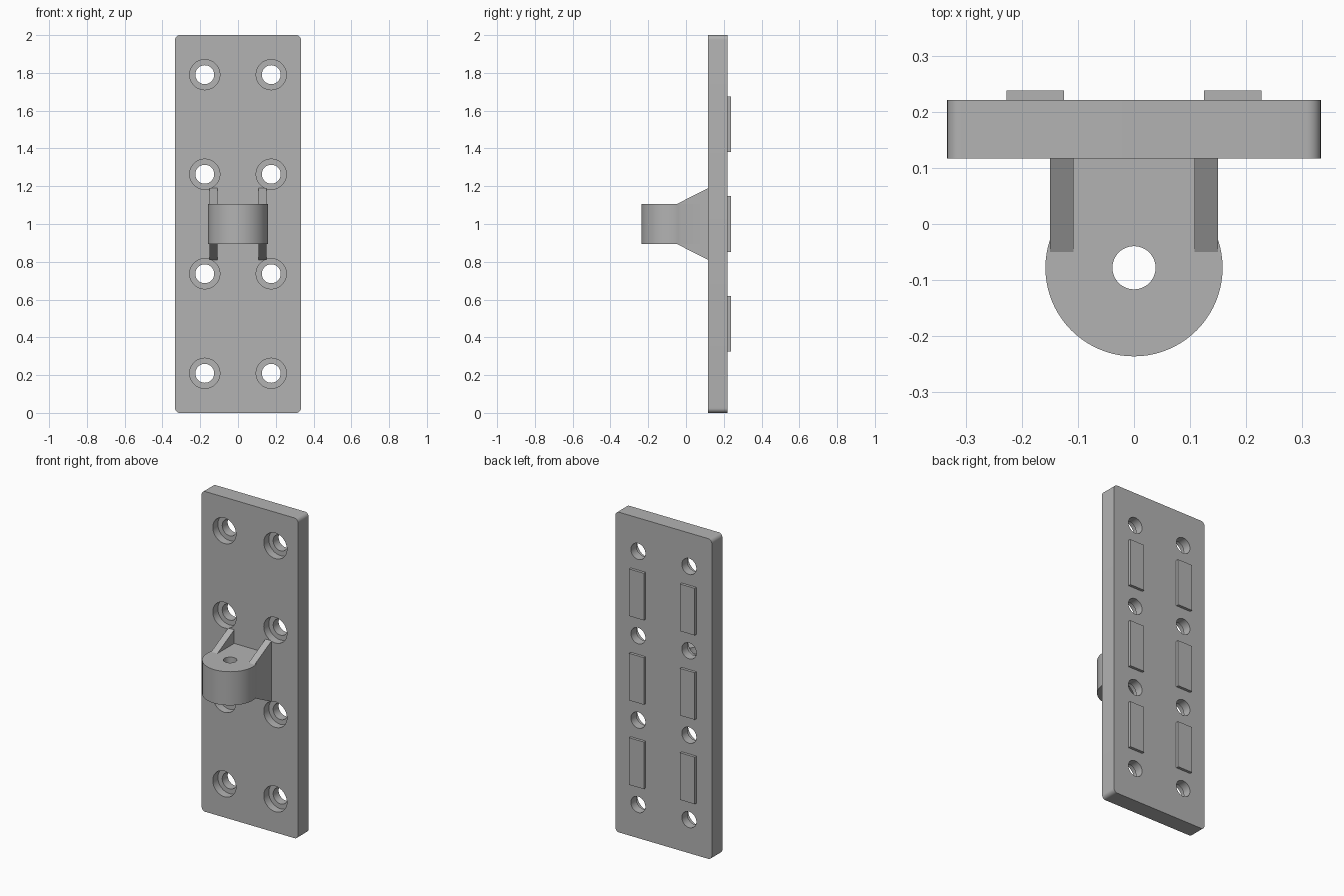
import bpy, bmesh
from math import sin, cos, pi, radians, asin, sqrt
from mathutils import Vector

cube = bpy.data.objects.get("Cube")
if cube:
    bpy.data.objects.remove(cube, do_unlink=True)

grey = bpy.data.materials.new("plain grey")
grey.use_nodes = True
grey.diffuse_color = (0.45, 0.45, 0.45, 1)
grey.node_tree.nodes["Principled BSDF"].inputs["Base Color"].default_value = grey.diffuse_color


def add_prism(bm, points, axis, lo, hi):
    """Extrude a 2D outline along the given axis from lo to hi."""
    def place(p, h):
        co = list(p)
        co.insert("xyz".index(axis), h)
        return co
    base = bm.faces.new([bm.verts.new(place(p, lo)) for p in points])
    top = bmesh.ops.extrude_face_region(bm, geom=[base])["geom"]
    shift = Vector(place((0, 0), hi - lo))
    bmesh.ops.translate(bm, vec=shift, verts=[g for g in top if isinstance(g, bmesh.types.BMVert)])


def add_lathe(bm, profile, x, z, sides=48):
    """Turn (radius, y) profile rings around a front-to-back axis."""
    rings = [[bm.verts.new((x + r * cos(2 * pi * i / sides), y, z + r * sin(2 * pi * i / sides)))
              for i in range(sides)] for r, y in profile]
    for a, b in zip(rings, rings[1:]):
        for i in range(sides):
            j = (i + 1) % sides
            bm.faces.new((a[i], a[j], b[j], b[i]))
    bm.faces.new(rings[0])
    bm.faces.new(rings[-1])


def finish(bm, name):
    bmesh.ops.recalc_face_normals(bm, faces=bm.faces)
    mesh = bpy.data.meshes.new(name)
    bm.to_mesh(mesh)
    bm.free()
    mesh.materials.append(grey)
    obj = bpy.data.objects.new(name, mesh)
    bpy.context.collection.objects.link(obj)
    return obj


def prism(name, points, axis, lo, hi):
    bm = bmesh.new()
    add_prism(bm, points, axis, lo, hi)
    return finish(bm, name)


def select(obj):
    bpy.ops.object.select_all(action='DESELECT')
    obj.select_set(True)
    bpy.context.view_layer.objects.active = obj


def cut(obj, cutter):
    select(obj)
    mod = obj.modifiers.new("holes", 'BOOLEAN')
    mod.operation, mod.solver, mod.object = 'DIFFERENCE', 'EXACT', cutter
    bpy.ops.object.modifier_apply(modifier=mod.name)
    bpy.data.objects.remove(cutter, do_unlink=True)
    bpy.ops.object.shade_smooth_by_angle(angle=radians(30))


def arc(cx, cy, r, start, end, n):
    return [(cx + r * cos(start + (end - start) * i / n),
             cy + r * sin(start + (end - start) * i / n)) for i in range(n + 1)]


FRONT, BACK = 0.117, 0.221
HALF_W, CORNER = 0.333, 0.025
COLUMN, PITCH = 0.176, 0.527

# Back plate with rounded corners
outline = []
for k, (sx, sz) in enumerate([(1, 1), (-1, 1), (-1, -1), (1, -1)]):
    outline += arc(sx * (HALF_W - CORNER), 1 + sz * (1 - CORNER), CORNER,
                   k * pi / 2, (k + 1) * pi / 2, 8)
plate = prism("back_plate", outline, "y", FRONT, BACK)

# Counterbored screw holes
bm = bmesh.new()
for x in (-COLUMN, COLUMN):
    for row in range(4):
        add_lathe(bm, [(0.08, FRONT - 0.05), (0.08, FRONT + 0.05),
                       (0.05, FRONT + 0.05), (0.05, BACK + 0.05)],
                  x, 1 + (row - 1.5) * PITCH)
cut(plate, finish(bm, "screw_hole_cutter"))

# Raised pads on the back, between the holes
for side, x in (("right", -COLUMN), ("left", COLUMN)):
    for row, level in enumerate(("lower", "middle", "upper")):
        z = 1 + (row - 1) * PITCH
        a, b, h = x - 0.051, x + 0.051, 0.147
        prism(f"{level}_{side}_pad", [(a, z - h), (b, z - h), (b, z + h), (a, z + h)],
              "y", BACK, 0.238)

# Rounded lug with a vertical pin hole
LUG_R, LUG_Y, LUG_HALF, LUG_H = 0.158, -0.078, 0.15, 0.105
a = asin(sqrt(1 - (LUG_HALF / LUG_R) ** 2))
lug_outline = [(LUG_HALF, FRONT)] + arc(0, LUG_Y, LUG_R, a, -pi - a, 48) + [(-LUG_HALF, FRONT)]
lug = prism("lug", lug_outline, "z", 1 - LUG_H, 1 + LUG_H)
cut(lug, prism("pin_hole_cutter", arc(0, LUG_Y, 0.0385, 0, 2 * pi, 48)[:-1], "z", 0.8, 1.2))

# Triangular ribs above and below the lug
for side, sx in (("right", -1), ("left", 1)):
    for level, sz in (("lower", -1), ("upper", 1)):
        prism(f"{level}_{side}_rib",
              [(-0.05, 1 + sz * LUG_H), (FRONT, 1 + sz * LUG_H), (FRONT, 1 + sz * 0.19)],
              "x", sx * 0.108, sx * LUG_HALF)
